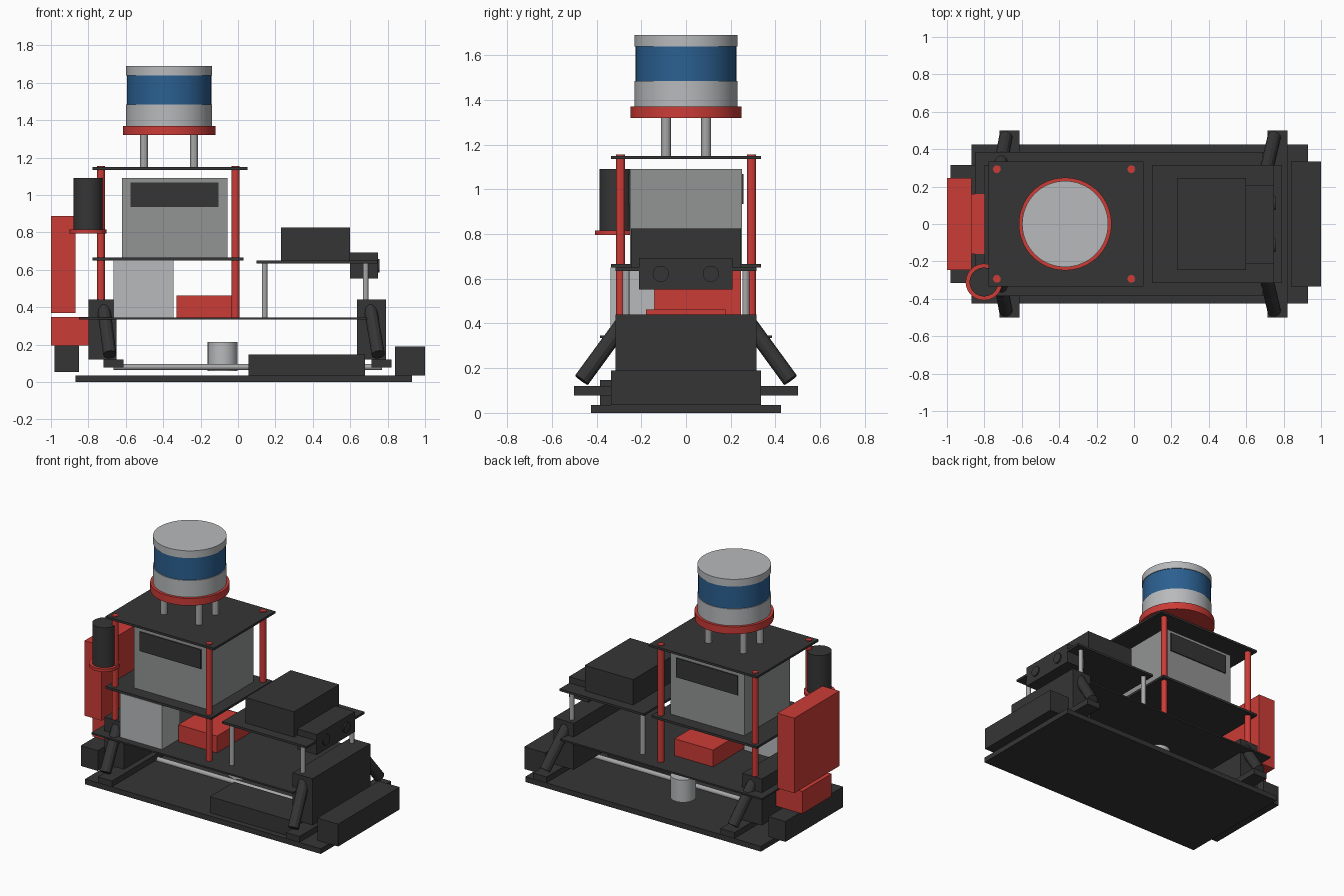
import bpy
from mathutils import Vector

cube = bpy.data.objects.get("Cube")
if cube:
    bpy.data.objects.remove(cube, do_unlink=True)


def material(name, r, g, b):
    m = bpy.data.materials.new(name)
    m.use_nodes = True
    m.diffuse_color = (r, g, b, 1)
    m.node_tree.nodes["Principled BSDF"].inputs["Base Color"].default_value = (r, g, b, 1)
    return m


BLACK = material("matte black", .036, .036, .036)
RED = material("red", .6, .045, .038)
BLUE = material("lens blue", .024, .115, .28)
SILVER = material("light grey", .48, .49, .5)
GREY = material("mid grey", .29, .295, .295)
METAL = material("metal grey", .39, .39, .39)


def box(name, mat, x, y, z):
    """Box from (low, high) ranges on each axis."""
    bpy.ops.mesh.primitive_cube_add(size=1)
    o = bpy.context.object
    o.name = name
    o.location = [(a + b) / 2 for a, b in (x, y, z)]
    o.scale = [b - a for a, b in (x, y, z)]
    bpy.ops.object.transform_apply(location=False, rotation=False, scale=True)
    o.data.materials.append(mat)
    return o


def rod(name, mat, start, end, radius, sides=12):
    """Cylinder between two points."""
    a, b = Vector(start), Vector(end)
    bpy.ops.mesh.primitive_cylinder_add(vertices=sides, radius=radius, depth=(b - a).length)
    o = bpy.context.object
    o.name = name
    o.location = (a + b) / 2
    o.rotation_euler = (b - a).to_track_quat('Z', 'Y').to_euler()
    o.data.materials.append(mat)
    if sides > 16:
        bpy.ops.object.shade_smooth_by_angle()
    return o


def drum(name, mat, x, y, z, radius, sides=48):
    return rod(name, mat, (x, y, z[0]), (x, y, z[1]), radius, sides)


# Chassis
box("base_plate", BLACK, (-.87, .93), (-.425, .425), (0, .036))
box("front_bumper", BLACK, (.84, 1), (-.335, .335), (.036, .19))
box("rear_bumper", BLACK, (-.98, -.85), (-.315, .315), (.055, .195))
box("battery", BLACK, (.055, .68), (-.385, -.12), (.036, .147))
box("lower_deck", BLACK, (-.85, .69), (-.385, .385), (.335, .346))
rod("drive_shaft", METAL, (-.665, 0, .08), (.77, 0, .08), .016)
drum("motor", SILVER, -.082, .147, (.06, .213), .08, 32)

# Suspension at both ends
for end, tower, arm, top, foot in (
        ("front", (.637, .79), (.715, .82), .705, .75),
        ("rear", (-.8, -.65), (-.72, -.612), -.72, -.685)):
    box(end + "_shock_tower", BLACK, tower, (-.315, .315), (.12, .44))
    box(end + "_arm", BLACK, arm, (-.5, .5), (.078, .12))
    for side, s in (("left", 1), ("right", -1)):
        rod(f"{end}_{side}_shock", BLACK, (top, s * .275, .41), (foot, s * .467, .147), .036)

# Lower deck equipment
box("power_module", SILVER, (-.665, -.345), (-.337, -.14), (.346, .65))
box("control_board", RED, (-.33, -.035), (-.18, .177), (.346, .462))
box("rear_bracket", RED, (-1, -.8), (-.16, .16), (.195, .349))
box("rear_panel", RED, (-1, -.87), (-.245, .247), (.37, .888))

# Upper plates on red posts
box("middle_plate", BLACK, (-.777, .03), (-.335, .335), (.65, .666))
box("top_plate", BLACK, (-.777, .05), (-.335, .335), (1.135, 1.15))
for x in (-.733, -.014):
    for y in (-.293, .293):
        drum("red_post", RED, x, y, (.346, 1.155), .021, 12)

# Computer with a dark panel on each long side
box("computer", GREY, (-.62, -.057), (-.25, .25), (.666, 1.09))
for y in (-.253, .253):
    box("computer_panel", BLACK, (-.574, -.105), (y - .004, y + .004), (.935, 1.068))

# Antenna beside the rear post
drum("antenna_collar", RED, -.802, -.31, (.795, .815), .098)
drum("antenna", BLACK, -.802, -.31, (.81, 1.09), .077)

# Scanner on four stand-offs
for x in (-.503, -.235):
    for y in (-.09, .09):
        drum("scanner_post", METAL, x, y, (1.15, 1.32), .022, 12)
for name, mat, z, r in (
        ("scanner_mount", RED, (1.32, 1.37), .248),
        ("scanner_base", SILVER, (1.37, 1.485), .23),
        ("scanner_window", BLUE, (1.485, 1.64), .225),
        ("scanner_cap", SILVER, (1.64, 1.69), .23)):
    drum(name, mat, -.368, 0, z, r, 64)

# Front shelf with its unit and twin-lens camera
box("front_shelf", BLACK, (.1, .745), (-.315, .315), (.635, .65))
for x in (.143, .683):
    for y in (-.268, .268):
        drum("shelf_post", METAL, x, y, (.346, .635), .016, 12)
box("shelf_unit", BLACK, (.23, .6), (-.247, .247), (.65, .825))
box("camera", BLACK, (.6, .748), (-.21, .208), (.553, .693))
for y in (-.113, .111):
    rod("camera_lens", BLACK, (.735, y, .622), (.757, y, .622), .036, 32)
